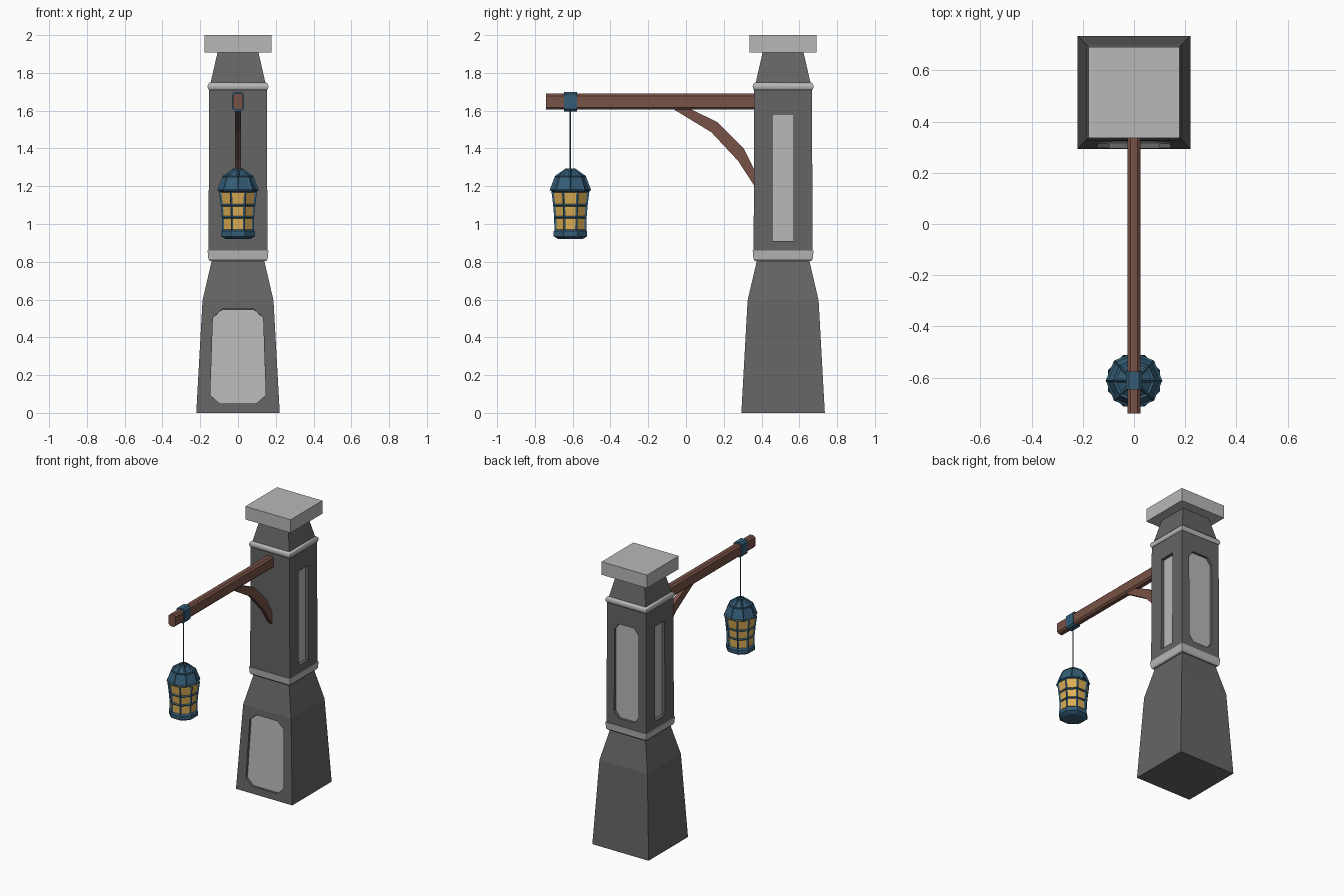
import bpy, bmesh, math
from mathutils import Matrix, Vector

if "Cube" in bpy.data.objects:
    bpy.data.objects.remove(bpy.data.objects["Cube"])

PY = 0.514          # pillar centre in y
LY = -0.612         # lantern centre in y


def material(name, rgb):
    m = bpy.data.materials.new(name)
    m.diffuse_color = (*rgb, 1)
    m.use_nodes = True
    m.node_tree.nodes["Principled BSDF"].inputs["Base Color"].default_value = m.diffuse_color
    return m


DARK = material("dark_stone", (0.13, 0.13, 0.13))
LIGHT = material("light_stone", (0.48, 0.48, 0.48))
WOOD = material("wood", (0.19, 0.085, 0.063))
BLUE = material("blue_metal", (0.035, 0.11, 0.18))
GLASS = material("amber_glass", (0.72, 0.42, 0.09))


def make(name, bm, mat):
    bmesh.ops.recalc_face_normals(bm, faces=bm.faces)
    me = bpy.data.meshes.new(name)
    bm.to_mesh(me)
    bm.free()
    me.materials.append(mat)
    ob = bpy.data.objects.new(name, me)
    bpy.context.collection.objects.link(ob)
    return ob


def loft(name, profile, mat, y, n=4, turn=0.5, caps=True):
    """Stack of n-sided rings from (z, radius); squares take half width."""
    bm = bmesh.new()
    rings = []
    for z, r in profile:
        r *= math.sqrt(2) if n == 4 else 1
        a = [(i + turn) * math.tau / n for i in range(n)]
        rings.append([bm.verts.new((r * math.cos(t), y + r * math.sin(t), z)) for t in a])
    for lo, hi in zip(rings, rings[1:]):
        for i in range(n):
            bm.faces.new((lo[i], lo[(i + 1) % n], hi[(i + 1) % n], hi[i]))
    if caps:
        bm.faces.new(rings[0])
        bm.faces.new(rings[-1])
    return make(name, bm, mat)


def prism(name, pts, lo, hi, mat, matrix):
    """Extrude a flat outline along its local z from lo to hi."""
    bm = bmesh.new()
    f = bm.faces.new([bm.verts.new((u, v, lo)) for u, v in pts])
    ext = bmesh.ops.extrude_face_region(bm, geom=[f])["geom"]
    bmesh.ops.translate(bm, vec=(0, 0, hi - lo),
                        verts=[e for e in ext if isinstance(e, bmesh.types.BMVert)])
    bm.transform(matrix)
    return make(name, bm, mat)


def box(name, size, loc, mat, bevel=0):
    bm = bmesh.new()
    bmesh.ops.create_cube(bm, size=1, matrix=Matrix.Translation(loc) @ Matrix.Diagonal((*size, 1)))
    if bevel:
        edges = [e for e in bm.edges
                 if abs((e.verts[0].co - e.verts[1].co).y) > size[1] * 0.9]
        bmesh.ops.bevel(bm, geom=edges, offset=bevel, segments=1, affect='EDGES')
    return make(name, bm, mat)


def panel(name, target, pts, depth, matrix):
    """Cut a recess in the target and lay a light slab on its floor."""
    cutter = prism(name + "_cutter", pts, -depth, 0.05, DARK, matrix)
    mod = target.modifiers.new("recess", 'BOOLEAN')
    mod.operation, mod.object, mod.solver = 'DIFFERENCE', cutter, 'EXACT'
    bpy.context.view_layer.objects.active = target
    bpy.ops.object.modifier_apply(modifier=mod.name)
    bpy.data.objects.remove(cutter)
    prism(name, pts, -depth - 0.004, -depth + 0.002, LIGHT, matrix)


def octagon(wb, wt, z0, z1, cx, cz):
    right = [(wb - cx, z0), (wb, z0 + cz), (wt, z1 - cz), (wt - cx, z1)]
    return right + [(-u, z) for u, z in reversed(right)]


def face_matrix(turn, dist, tilt=0):
    return (Matrix.Translation((0, PY, 0)) @ Matrix.Rotation(math.radians(turn), 4, 'Z')
            @ Matrix.Translation((0, -dist, 0)) @ Matrix.Rotation(math.pi / 2 - tilt, 4, 'X'))


# Stone pillar
base = loft("pillar_base", [(0, 0.221), (0.595, 0.188), (0.81, 0.138)], DARK, PY)
loft("lower_band", [(0.805, 0.150), (0.815, 0.157), (0.86, 0.161)], LIGHT, PY)
shaft = loft("pillar_shaft", [(0.85, 0.156), (1.715, 0.153)], DARK, PY)
bead = [(1.728 - 0.022 * math.cos(t), 0.146 + 0.015 * math.sin(t))
        for t in [i * math.pi / 6 for i in range(7)]]
ring = loft("upper_bead", bead, LIGHT, PY)
loft("pillar_neck", [(1.735, 0.148), (1.91, 0.108)], DARK, PY)
loft("pillar_cap", [(1.907, 0.178), (2.0, 0.178)], LIGHT, PY)

# Recessed panels
panel("front_base_panel", base, octagon(0.147, 0.133, 0.05, 0.55, 0.05, 0.045), 0.02,
      face_matrix(0, 0.221, math.atan(0.033 / 0.595)))
narrow = [(-0.055, 0.91), (0.055, 0.91), (0.055, 1.58), (-0.055, 1.58)]
for side, turn in (("right", 90), ("left", -90)):
    panel(side + "_shaft_panel", shaft, narrow, 0.025, face_matrix(turn, 0.155))
panel("back_shaft_panel", shaft, octagon(0.095, 0.095, 0.91, 1.58, 0.035, 0.045), 0.02,
      face_matrix(180, 0.155))

# Wooden arm and curved brace
box("arm", (0.052, 1.11, 0.085), (0, -0.185, 1.648), WOOD, 0.012)
brace = [(-0.07, 1.61), (0.02, 1.61), (0.165, 1.54), (0.305, 1.40), (0.37, 1.27),
         (0.37, 1.19), (0.275, 1.335), (0.135, 1.485)]
to_side = Matrix(((0, 0, 1, 0), (1, 0, 0, 0), (0, 1, 0, 0), (0, 0, 0, 1)))
prism("brace", brace, -0.015, 0.015, WOOD, to_side)

# Collar and hanging wire
box("collar", (0.062, 0.07, 0.103), (0, LY, 1.648), BLUE, 0.012)
loft("hanging_wire", [(1.28, 0.004), (1.61, 0.004)], BLUE, LY, n=6)

# Lantern glass with barred cage
body = [(0.965, 0.085), (1.035, 0.086), (1.10, 0.092), (1.175, 0.102)]
loft("lantern_glass", body, GLASS, LY, n=8)
cage = loft("lantern_cage", body, BLUE, LY, n=8, caps=False)
roof_profile = [(1.175, 0.104), (1.25, 0.076), (1.288, 0.022)]
loft("lantern_roof", roof_profile, BLUE, LY, n=8, turn=0)
ribs = loft("roof_ribs", roof_profile, BLUE, LY, n=8, turn=0, caps=False)
for ob in (cage, ribs):
    w = ob.modifiers.new("bars", 'WIREFRAME')
    w.thickness, w.offset, w.use_even_offset = 0.014, 0, True
loft("lantern_base", [(0.92, 0.07), (0.935, 0.096), (0.962, 0.096), (0.968, 0.085)],
     BLUE, LY, n=8)

# Soft shading on the rounded bead only
bpy.ops.object.select_all(action='DESELECT')
ring.select_set(True)
bpy.context.view_layer.objects.active = ring
bpy.ops.object.shade_smooth_by_angle(angle=math.radians(40))
